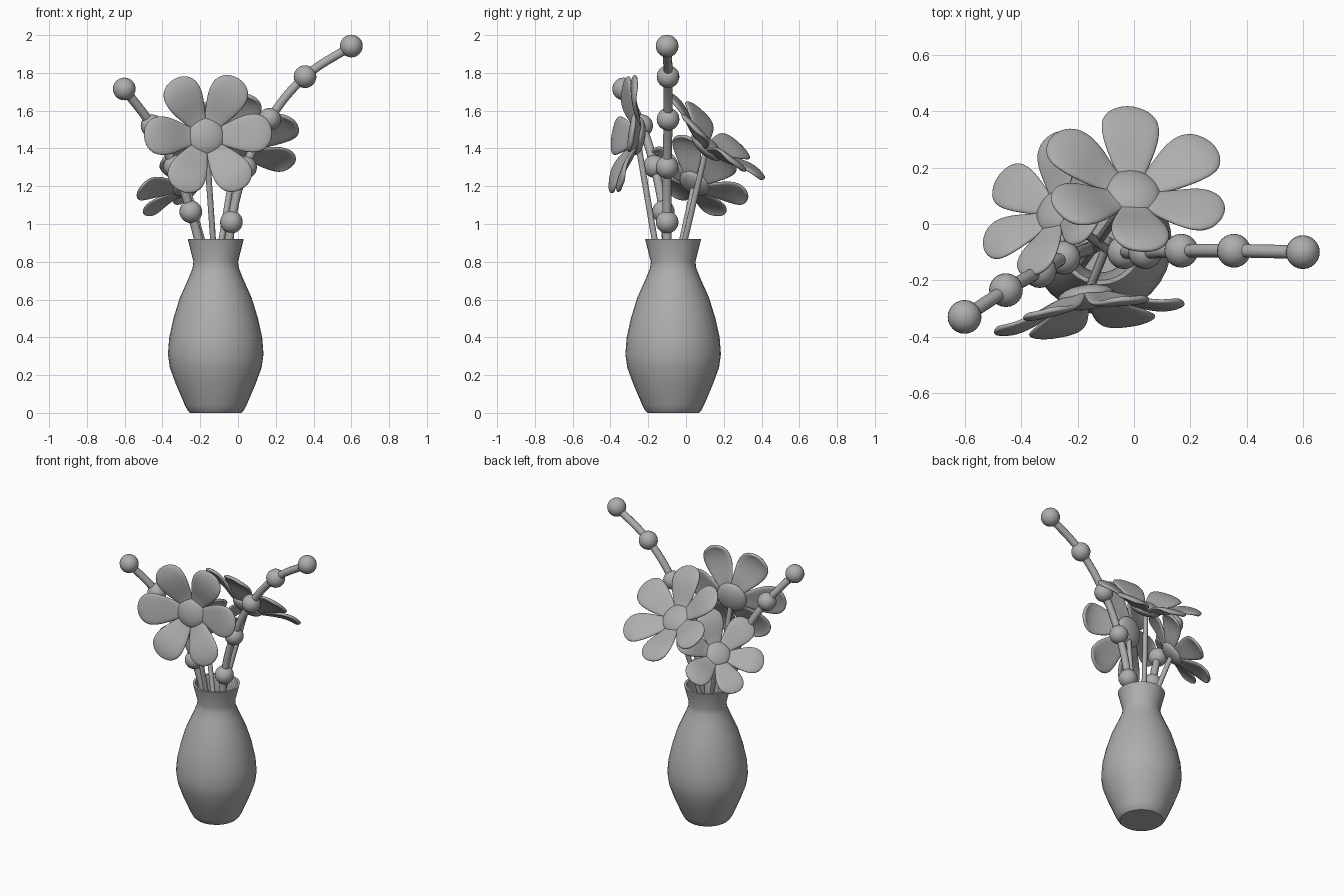
import bpy, bmesh, math
from mathutils import Vector, Matrix

cube = bpy.data.objects.get("Cube")
if cube:
    bpy.data.objects.remove(cube)

clay = bpy.data.materials.new("clay_grey")
clay.use_nodes = True
clay.diffuse_color = (0.42, 0.42, 0.42, 1)
clay.node_tree.nodes["Principled BSDF"].inputs["Base Color"].default_value = (0.42, 0.42, 0.42, 1)


def add_mesh(name, bm, matrix=Matrix()):
    bmesh.ops.recalc_face_normals(bm, faces=bm.faces)
    mesh = bpy.data.meshes.new(name)
    bm.to_mesh(mesh)
    bm.free()
    mesh.materials.append(clay)
    obj = bpy.data.objects.new(name, mesh)
    obj.matrix_world = matrix
    bpy.context.collection.objects.link(obj)
    return obj


def smooth(obj, angle=40):
    bpy.ops.object.select_all(action='DESELECT')
    obj.select_set(True)
    bpy.context.view_layer.objects.active = obj
    bpy.ops.object.shade_smooth_by_angle(angle=math.radians(angle))


def ball(name, matrix, radius):
    bm = bmesh.new()
    bmesh.ops.create_uvsphere(bm, u_segments=24, v_segments=14, radius=radius)
    smooth(add_mesh(name, bm, matrix))


def tube(name, points, radius):
    curve = bpy.data.curves.new(name, 'CURVE')
    curve.dimensions = '3D'
    curve.bevel_depth = radius
    curve.bevel_resolution = 3
    curve.resolution_u = 6
    curve.use_fill_caps = True
    spline = curve.splines.new('BEZIER')
    spline.bezier_points.add(len(points) - 1)
    for bp, co in zip(spline.bezier_points, points):
        bp.co = co
        bp.handle_left_type = bp.handle_right_type = 'AUTO'
    curve.materials.append(clay)
    bpy.context.collection.objects.link(bpy.data.objects.new(name, curve))


# Vase: outer wall up to the rim, then the inner wall down to the floor
def vase():
    outer = [(0, 0), (.135, 0), (.148, .012), (.163, .04), (.21, .15), (.243, .24),
             (.253, .31), (.246, .4), (.224, .5), (.19, .61), (.145, .71),
             (.123, .765), (.118, .8), (.148, .92)]
    inner = [(.132, .92), (.104, .8), (.128, .71), (.205, .5), (.235, .31), (.15, .05), (0, .04)]
    bm = bmesh.new()
    verts = [bm.verts.new((r, 0, z)) for r, z in outer + inner]
    edges = [bm.edges.new(pair) for pair in zip(verts, verts[1:])]
    bmesh.ops.spin(bm, geom=verts + edges, cent=(0, 0, 0), axis=(0, 0, 1),
                   angle=math.tau, steps=32)
    bmesh.ops.remove_doubles(bm, verts=bm.verts, dist=0.0005)
    smooth(add_mesh("vase", bm, Matrix.Translation((-.118, -.068, 0))), 30)


# Flower: six cupped petals around a flattened disc, on a slim stem
def flower(label, centre, normal, petal_dir, size, stem_foot):
    centre, n = Vector(centre), Vector(normal).normalized()
    u = Vector(petal_dir)
    u = (u - n * u.dot(n)).normalized()
    frame = Matrix((u, n.cross(u), n)).transposed().to_4x4()
    frame = Matrix.Translation(centre) @ frame @ Matrix.Scale(size, 4)
    rows = [(.04, .03, 0), (.10, .054, .012), (.16, .082, .04), (.22, .104, .066),
            (.28, .108, .08), (.325, .085, .078), (.343, .045, .072)]
    across = (-1, -.5, 0, .5, 1)
    bm = bmesh.new()
    for k in range(6):
        turn = Matrix.Rotation(k * math.tau / 6, 3, 'Z')
        grid = [[bm.verts.new(turn @ Vector((r - .012 * s * s, w * s, h - .008 * s * s)))
                 for s in across] for r, w, h in rows]
        for a, b in zip(grid, grid[1:]):
            for i in range(len(across) - 1):
                bm.faces.new((a[i], b[i], b[i + 1], a[i + 1]))
    petals = add_mesh(label + "_petals", bm, frame)
    solid = petals.modifiers.new("thickness", 'SOLIDIFY')
    solid.thickness = .022
    solid.offset = 0
    petals.modifiers.new("rounding", 'SUBSURF').levels = 2
    petals.modifiers["rounding"].render_levels = 2
    for poly in petals.data.polygons:
        poly.use_smooth = True
    ball(label + "_disc", frame @ Matrix.Diagonal((1, 1, .42, 1)), .102)
    tube(label + "_stem", [stem_foot, centre], .016)


# Branch: a curved twig strung with round buds
def branch(label, foot, buds):
    tube(label + "_twig", foot + buds, .024)
    for i, co in enumerate(buds):
        ball(f"{label}_bud_{i + 1}", Matrix.Translation(co), .06)


vase()
flower("front_flower", (-.17, -.26, 1.465), (.15, -1, .15), (1, .15, .03), 1, (-.09, -.06, .3))
flower("top_flower", (-.005, .11, 1.41), (.2, .9, 1), (-.02, .265, -.2), 1, (-.19, -.15, .3))
flower("side_flower", (-.275, .045, 1.215), (-.9, .65, 1), (0, .25, -.06), .84, (-.07, -.11, .5))
branch("right_branch", [(-.06, -.1, .3), (-.05, -.1, .8)],
       [(-.035, -.1, 1.01), (.04, -.1, 1.3), (.168, -.095, 1.555),
        (.355, -.095, 1.78), (.6, -.1, 1.942)])
branch("left_branch", [(-.14, -.08, .3), (-.195, -.1, .85)],
       [(-.25, -.12, 1.065), (-.335, -.167, 1.305), (-.455, -.235, 1.52), (-.602, -.33, 1.715)])
